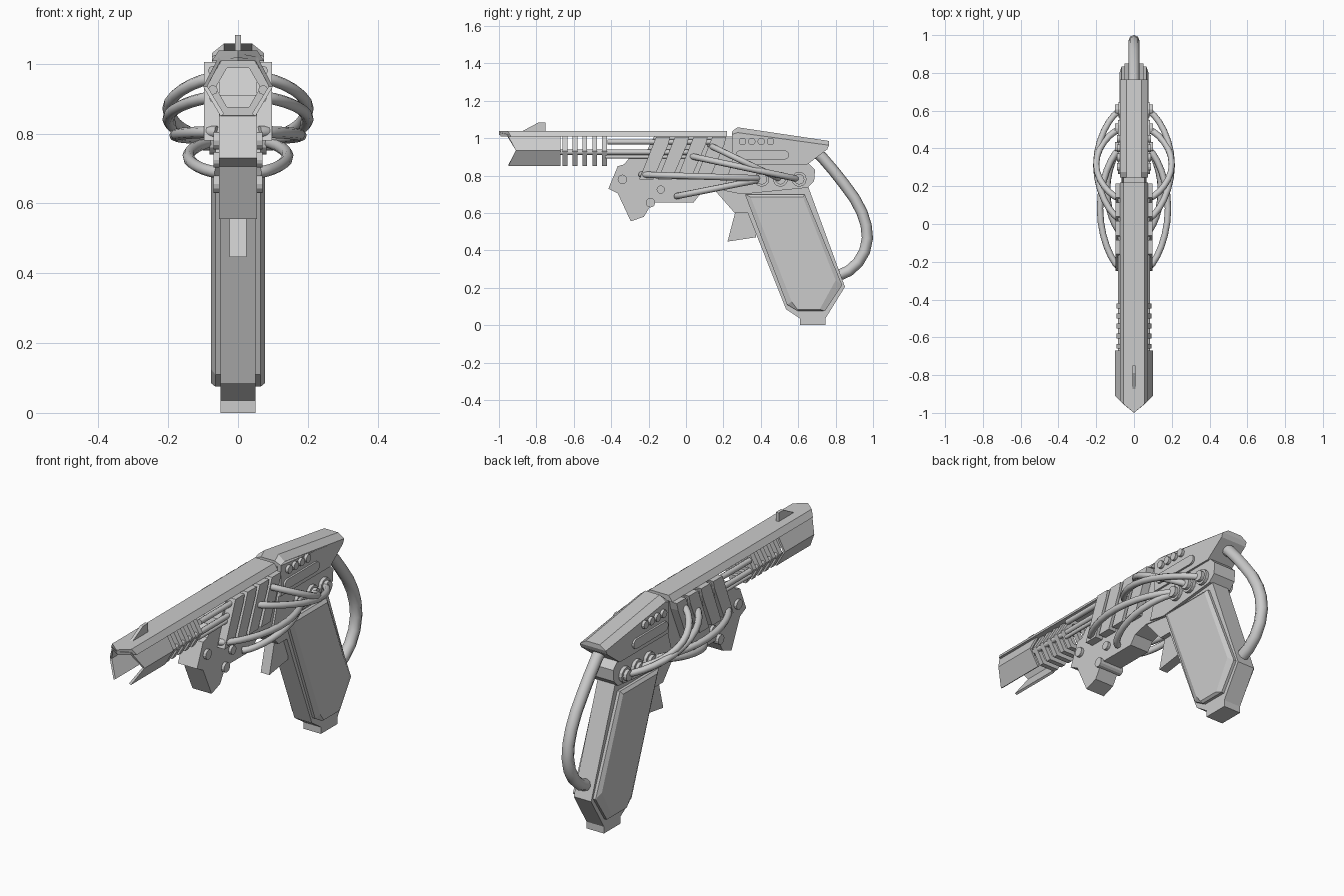
import bpy, bmesh, math
from mathutils import Vector

if "Cube" in bpy.data.objects:
    bpy.data.objects.remove(bpy.data.objects["Cube"])


def mesh_object(name, bm):
    bmesh.ops.recalc_face_normals(bm, faces=bm.faces)
    me = bpy.data.meshes.new(name)
    bm.to_mesh(me)
    bm.free()
    ob = bpy.data.objects.new(name, me)
    bpy.context.collection.objects.link(ob)
    return ob


def loft(name, rings, closed=False):
    """Skin matching rings of points; cap the ends unless the loop is closed."""
    bm = bmesh.new()
    vs = [[bm.verts.new(p) for p in r] for r in rings]
    n = len(rings[0])
    pairs = list(zip(vs, vs[1:])) + ([(vs[-1], vs[0])] if closed else [])
    for a, b in pairs:
        for i in range(n):
            j = (i + 1) % n
            bm.faces.new((a[i], a[j], b[j], b[i]))
    if not closed:
        bm.faces.new(vs[0])
        bm.faces.new(vs[-1])
    return mesh_object(name, bm)


def plate(name, pts, x0, x1):
    """Side profile of (y, z) points extruded from x0 to x1."""
    return loft(name, [[(x, y, z) for y, z in pts] for x in (x0, x1)])


def slab(name, pts, half):
    return plate(name, pts, -half, half)


def circle(y, z, r, n):
    return [(y + r * math.cos(2 * math.pi * i / n), z + r * math.sin(2 * math.pi * i / n))
            for i in range(n)]


def hose(name, pts, radius):
    cu = bpy.data.curves.new(name, 'CURVE')
    cu.dimensions = '3D'
    cu.bevel_depth = radius
    cu.bevel_resolution = 2
    cu.use_fill_caps = True
    sp = cu.splines.new('POLY')
    sp.points.add(len(pts) - 1)
    for p, co in zip(sp.points, pts):
        p.co = (*co, 1)
    ob = bpy.data.objects.new(name, cu)
    bpy.context.collection.objects.link(ob)
    bpy.ops.object.select_all(action='DESELECT')
    ob.select_set(True)
    bpy.context.view_layer.objects.active = ob
    bpy.ops.object.convert(target='MESH')


# Muzzle shroud: open-bottomed hexagonal shell with a swept-back front
bm = bmesh.new()
edge = [(-.05, -.95, .85), (-.1, -.91, .935), (-.055, -.955, 1.02), (0, -1, 1.03),
        (.055, -.955, 1.02), (.1, -.91, .935), (.05, -.95, .85)]
front = [bm.verts.new(p) for p in edge]
back = [bm.verts.new((p[0], -.67, p[2])) for p in edge]
for i in range(6):
    bm.faces.new((front[i], front[i + 1], back[i + 1], back[i]))
muzzle = mesh_object("muzzle_shroud", bm)
mod = muzzle.modifiers.new("thickness", 'SOLIDIFY')
mod.thickness = .012
mod.offset = -1

# Top rail with a pointed tip, and the front sight
rail_low = [(-.075, .22), (-.075, -.935), (0, -.99), (.075, -.935), (.075, .22)]
rail_top = [(-.055, .22), (-.055, -.953), (0, -1), (.055, -.953), (.055, .22)]
loft("top_rail", [[(x, y, 1.008) for x, y in rail_low], [(x, y, 1.038) for x, y in rail_top]])
slab("front_sight", [(-.88, 1.035), (-.79, 1.083), (-.75, 1.083), (-.75, 1.035)], .008)

# Hexagonal barrel rings
for k in range(5):
    y = -.647 + k * .053
    rings = []
    for r, yy in ((.092, y - .013), (.092, y + .013), (.064, y + .013), (.064, y - .013)):
        rings.append([(r * math.cos(i * math.pi / 3), yy, .932 + r * math.sin(i * math.pi / 3))
                      for i in range(6)])
    loft(f"barrel_ring_{k + 1}", rings, closed=True)

# Core receiver with the stepped nose underneath
slab("receiver", [(-.33, .86), (-.29, .91), (-.22, .91), (-.17, 1.01), (.3, 1.01), (.3, .7),
                  (.155, .72), (.075, .7), (.04, .655), (-.18, .655), (-.225, .58),
                  (-.295, .555), (-.365, .705), (-.415, .73), (-.365, .85)], .055)
for i, (y, z, r) in enumerate([(-.34, .78, .025), (-.19, .655, .025), (-.135, .725, .022)]):
    slab(f"receiver_pin_{i + 1}", circle(y, z, r, 12), .07)

# Rear housing: straight sides and a narrowing top
slab("rear_housing", [(.245, 1.02), (.275, 1.03), (.765, .962), (.755, .94), (.65, .86),
                      (.245, .86)], .075)
cap = [(.075, .245, 1.02), (.075, .275, 1.03), (.075, .765, .962),
       (.04, .765, .985), (.04, .275, 1.058), (.04, .245, 1.035)]
lo, hi = cap[:3], cap[3:]
loft("housing_top", [
    [(-w, y, z) for w, y, z in lo] + [(w, y, z) for w, y, z in reversed(lo)],
    [(-w, y, z) for w, y, z in reversed(hi)] + [(w, y, z) for w, y, z in hi]])
slab("housing_base", [(.2, .72), (.245, .87), (.65, .87), (.69, .83), (.685, .77), (.65, .735),
                      (.3, .7)], .065)

# Grip frame with foot, raised side panels and trigger
slab("grip_frame", [(.155, .72), (.26, .6), (.33, .6), (.535, .085), (.61, .035), (.61, 0),
                    (.745, 0), (.745, .035), (.85, .205), (.65, .75), (.3, .75)], .05)
slab("trigger", [(.2, .7), (.262, .6), (.222, .447), (.375, .47), (.36, .65)], .025)

outer = [(.318, .7), (.635, .7), (.835, .215), (.74, .075), (.545, .09)]
inner = [(.345, .685), (.625, .685), (.8, .24), (.715, .085), (.595, .085), (.565, .125)]
outer = [(.315, .7), (.635, .7), (.835, .215), (.742, .075), (.6, .075), (.54, .11)]


def arc(y0, z0, y1, z1, bulge, s, n=14):
    """Hose path bowing out sideways between two points."""
    pts = []
    for i in range(n + 1):
        t = i / n
        t = (1 - math.cos(math.pi * t)) / 2
        x = .06 + (bulge - .06) * max(0, math.sin(math.pi * t)) ** .6
        pts.append((s * x, y0 + (y1 - y0) * t, z0 + (z1 - z0) * t))
    return pts


# Everything repeated on both sides
for s, side in ((-1, "left"), (1, "right")):
    loft(f"grip_panel_{side}", [[(s * .04, y, z) for y, z in outer],
                                [(s * .065, y, z) for y, z in outer],
                                [(s * .077, y, z) for y, z in inner]])
    # Slanted cooling slats
    for k in range(4):
        y = -.25 + k * .1
        plate(f"slat_{side}_{k + 1}", [(y, .78), (y + .075, .78), (y + .155, .965),
                                       (y + .165, 1.005), (y + .09, 1.005)], s * .05, s * .098)
    # Barrel rods
    for k, (z, y0, y1, r) in enumerate([(.925, -.67, .05, .014), (.98, -.42, .2, .014),
                                        (.9, -.43, 0, .01)]):
        hose(f"barrel_rod_{side}_{k + 1}", [(s * .072, y0, z), (s * .072, y1, z)], r)
    # Housing buttons and capsule strip
    for k in range(4):
        plate(f"button_{side}_{k + 1}", circle(.302 + k * .05, .982, .02, 12), s * .06, s * .09)
    capsule = []
    for cy, a0 in ((.525, -90), (.29, 90)):
        for i in range(7):
            a = math.radians(a0 + i * 30)
            capsule.append((cy + .025 * math.cos(a), .91 + .025 * math.sin(a)))
    plate(f"housing_strip_{side}", capsule, s * .06, s * .085)
    # Hose sockets: flanged rings
    for k, y in enumerate((.405, .505, .605)):
        plate(f"socket_base_{side}_{k + 1}", circle(y, .78, .04, 12), s * .055, s * .082)
        plate(f"socket_collar_{side}_{k + 1}", circle(y, .78, .028, 12), s * .08, s * .1)
    # Bowed side hoses
    for k, (y0, z0, y1, z1, b) in enumerate([(.02, .905, .605, .78, .2), (.13, .96, .505, .78, .2),
                                             (-.24, .805, .405, .785, .18),
                                             (-.05, .69, .405, .78, .142)]):
        hose(f"side_hose_{side}_{k + 1}", arc(y0, z0, y1, z1, b, s), .017)

# Rear hose looping from the housing to the grip
hose("rear_hose", [(0, .68, .94), (0, .73, .895), (0, .79, .825), (0, .845, .755), (0, .9, .68),
                   (0, .94, .605), (0, .963, .535), (0, .97, .465), (0, .955, .395),
                   (0, .92, .335), (0, .87, .29), (0, .78, .25)], .03)
